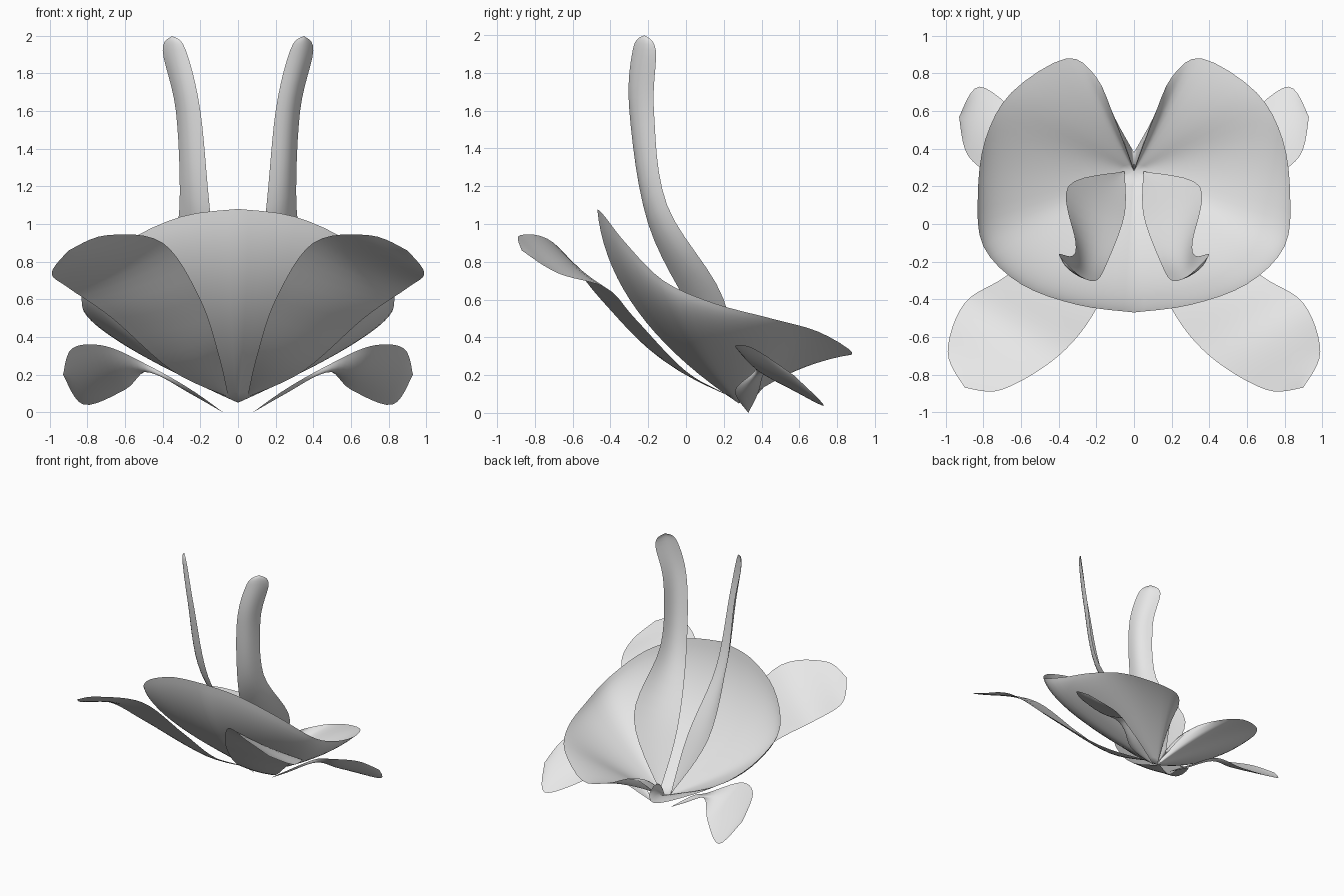
import bpy, bmesh
from math import sin, pi, tanh
from mathutils import Vector

cube = bpy.data.objects.get("Cube")
if cube:
    bpy.data.objects.remove(cube, do_unlink=True)

# One pale grey for the whole flower
GREY = (.8, .8, .8, 1)
mat = bpy.data.materials.new("pale_grey")
mat.use_nodes = True
mat.diffuse_color = GREY
mat.node_tree.nodes["Principled BSDF"].inputs["Base Color"].default_value = GREY


def spline(points, t):
    """Point at t (from zero to one) on a smooth curve through the points."""
    last = len(points) - 1
    i = min(int(t * last), last - 1)
    f = t * last - i
    before, start, end, after = (
        Vector(points[min(max(i + k, 0), last)]) for k in (-1, 0, 1, 2))
    leave = (end - before) / 2
    arrive = (after - start) / 2
    ease = f * f * (3 - 2 * f)
    return (start.lerp(end, ease)
            + leave * f * (1 - f) * (1 - f)
            - arrive * f * f * (1 - f))


def sheet(name, surface, rows, cols):
    """Thin smooth sheet from surface(u, v), mirrored to the other side."""
    bm = bmesh.new()
    grid = [[bm.verts.new(surface(row / rows, col / cols)) for col in range(cols + 1)]
            for row in range(rows + 1)]
    for lower, upper in zip(grid, grid[1:]):
        for col in range(cols):
            bm.faces.new((lower[col], lower[col + 1], upper[col + 1], upper[col]))
    bmesh.ops.remove_doubles(bm, verts=bm.verts, dist=.001)
    bmesh.ops.recalc_face_normals(bm, faces=bm.faces)
    for face in bm.faces:
        face.smooth = True
    mesh = bpy.data.meshes.new(name)
    bm.to_mesh(mesh)
    bm.free()
    mesh.materials.append(mat)
    obj = bpy.data.objects.new(name, mesh)
    bpy.context.collection.objects.link(obj)
    mirror = obj.modifiers.new("both_sides", 'MIRROR')
    mirror.use_clip = True


def petal(name, root, inner, outer, tip, cup):
    """Petal spanned between two edges that share a root and a tip.

    The cup vector pushes the middle of the blade out of the flat span."""
    inner_edge = [root, *inner, tip]
    outer_edge = [root, *outer, tip]

    def surface(u, v):
        across = spline(inner_edge, u).lerp(spline(outer_edge, u), v)
        return across + Vector(cup) * sin(pi * v) * sin(pi * u)

    sheet(name, surface, rows=30, cols=8)


# Cupped lip: half of the rim, from the front middle round to the back notch
BASE = Vector((0, .28, .05))
RIM = [(0, -.47, 1.08), (.3, -.43, 1.04), (.6, -.32, .9), (.8, -.12, .7),
       (.83, .15, .58), (.79, .45, .5), (.65, .7, .43), (.36, .88, .32),
       (.2, .78, .3), (.1, .56, .28), (0, .38, .1)]


def lip(u, v):
    """Bowl profile from base to rim: steep at the front, flat at the back."""
    rim = spline(RIM, u)
    reach = .68 - .25 * tanh(8 * (u - .6))
    lift = .45 + .5 * u
    span = rim - BASE
    bend = BASE + Vector((span.x * reach, span.y * reach, span.z * lift))
    return BASE.lerp(bend, v).lerp(bend.lerp(rim, v), v)


sheet("cupped_lip", lip, rows=40, cols=18)

# Tall upright petals
petal("upright_petals",
      root=(.05, .28, .08),
      inner=[(.05, .05, .5), (.14, -.2, 1), (.2, -.3, 1.6), (.28, -.28, 1.93)],
      outer=[(.35, .2, .6), (.31, -.1, 1.1), (.33, -.17, 1.6), (.4, -.16, 1.92)],
      tip=(.35, -.22, 2),
      cup=(.02, -.03, 0))

# Broad front petals
petal("front_petals",
      root=(.05, .25, .08),
      inner=[(.1, -.15, .3), (.2, -.45, .6), (.4, -.7, .9), (.7, -.88, .94)],
      outer=[(.35, 0, .22), (.67, -.27, .5), (.9, -.42, .66), (.99, -.68, .74)],
      tip=(.9, -.87, .86),
      cup=(0, 0, -.02))

# Narrow twisted rear petals
petal("rear_petals",
      root=(.08, .33, 0),
      inner=[(.25, .26, .12), (.46, .37, .24), (.7, .26, .35), (.88, .36, .34)],
      outer=[(.25, .38, .1), (.47, .43, .22), (.6, .57, .12), (.82, .73, .04)],
      tip=(.93, .57, .2),
      cup=(0, -.02, -.02))
